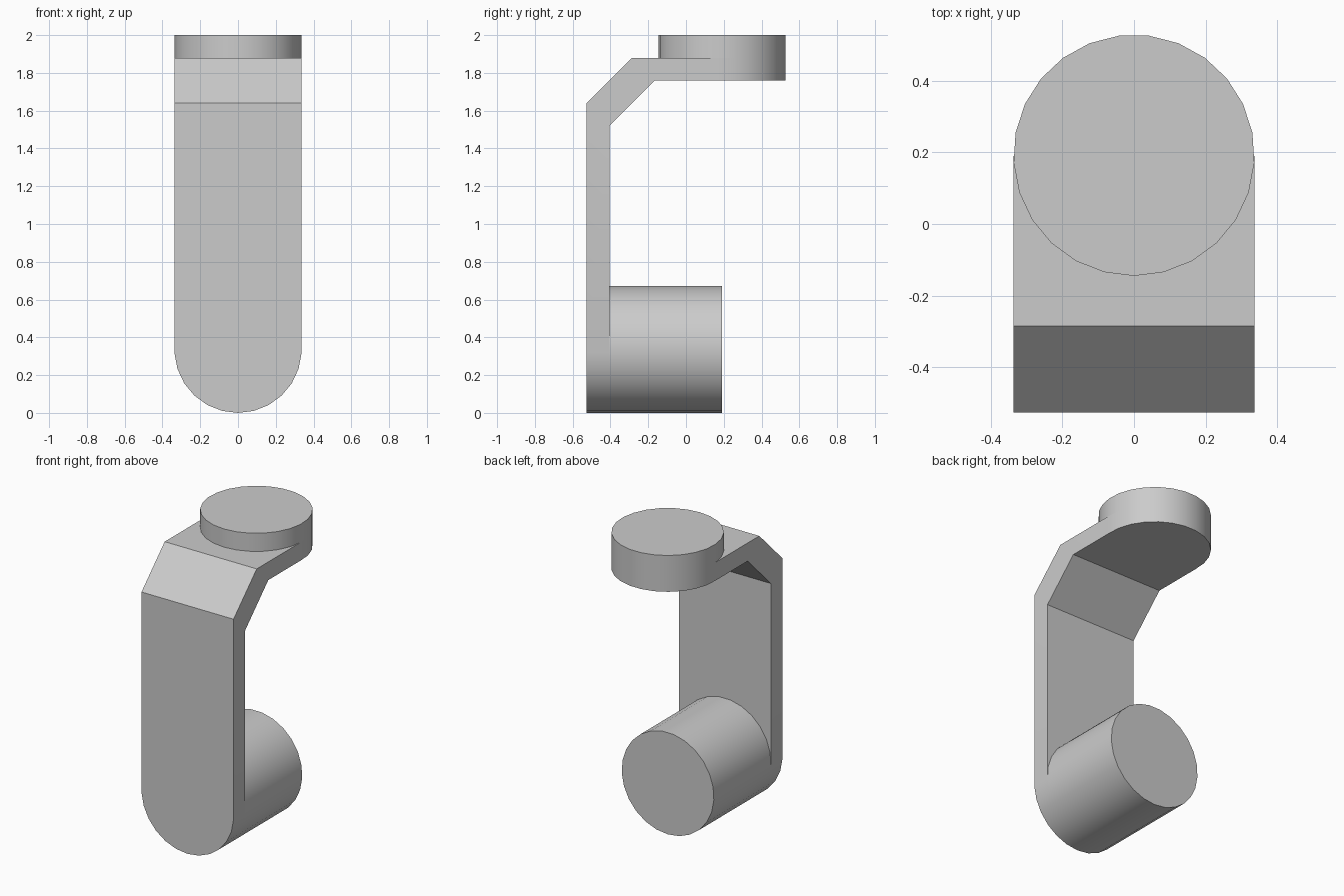
import bpy
import bmesh
import math

if "Cube" in bpy.data.objects:
    bpy.data.objects.remove(bpy.data.objects["Cube"], do_unlink=True)

SIDES = 25
R = 0.337
DISC_Y = 0.192            # centre of the top disc
LOW_Z = 0.337             # centre of the lower cylinder

grey = bpy.data.materials.new("plain grey")
grey.use_nodes = True
grey.diffuse_color = (0.6, 0.6, 0.6, 1)
grey.node_tree.nodes["Principled BSDF"].inputs["Base Color"].default_value = (0.6, 0.6, 0.6, 1)


def ring(ks):
    """Points of the round outline; step 0 is the lowest one."""
    angles = [math.radians(-90) + math.tau * k / SIDES for k in ks]
    return [(R * math.cos(a), R * math.sin(a)) for a in angles]


def solid(name, loop_a, loop_b, caps):
    """Closed solid between two matching loops; caps list the end faces by index."""
    bm = bmesh.new()
    a = [bm.verts.new(p) for p in loop_a]
    b = [bm.verts.new(p) for p in loop_b]
    n = len(a)
    for i in range(n):
        j = (i + 1) % n
        bm.faces.new((a[i], b[i], b[j], a[j]))
    for cap in caps:
        bm.faces.new([a[i] for i in cap])
        bm.faces.new([b[i] for i in reversed(cap)])
    bmesh.ops.recalc_face_normals(bm, faces=bm.faces[:])
    mesh = bpy.data.meshes.new(name)
    bm.to_mesh(mesh)
    bm.free()
    mesh.materials.append(grey)
    obj = bpy.data.objects.new(name, mesh)
    bpy.context.collection.objects.link(obj)
    bpy.ops.object.select_all(action='DESELECT')
    obj.select_set(True)
    bpy.context.view_layer.objects.active = obj
    bpy.ops.object.shade_smooth_by_angle(angle=math.radians(30))
    return obj


# Bent strip with a round end at the bottom front and at the top back
low_arc = ring(range(-6, 7))
top_arc = ring(range(6, 20))
W = low_arc[-1][0]


def strip_sheet(front_y, bend_z, bend_y, top_z):
    return ([(x, front_y, LOW_Z + v) for x, v in low_arc]
            + [(W, front_y, bend_z), (W, bend_y, top_z)]
            + [(x, DISC_Y + v, top_z) for x, v in top_arc]
            + [(-W, bend_y, top_z), (-W, front_y, bend_z)])


nl = len(low_arc)
n = nl + len(top_arc) + 4
front_cap = list(range(nl + 1)) + [n - 1]
bend_cap = [nl, nl + 1, n - 2, n - 1]
top_cap = list(range(nl + 1, n - 1))
solid("bent_strip",
      strip_sheet(-0.527, 1.64, -0.285, 1.88),
      strip_sheet(-0.405, 1.52, -0.164, 1.76),
      [front_cap, bend_cap, top_cap])

# Lower cylinder behind the strip, and disc on its top end
full = ring(range(SIDES))
whole = [list(range(SIDES))]
solid("lower_cylinder",
      [(x, -0.405, LOW_Z + v) for x, v in full],
      [(x, 0.19, LOW_Z + v) for x, v in full], whole)
solid("top_disc",
      [(x, DISC_Y + v, 1.88) for x, v in full],
      [(x, DISC_Y + v, 2.0) for x, v in full], whole)
